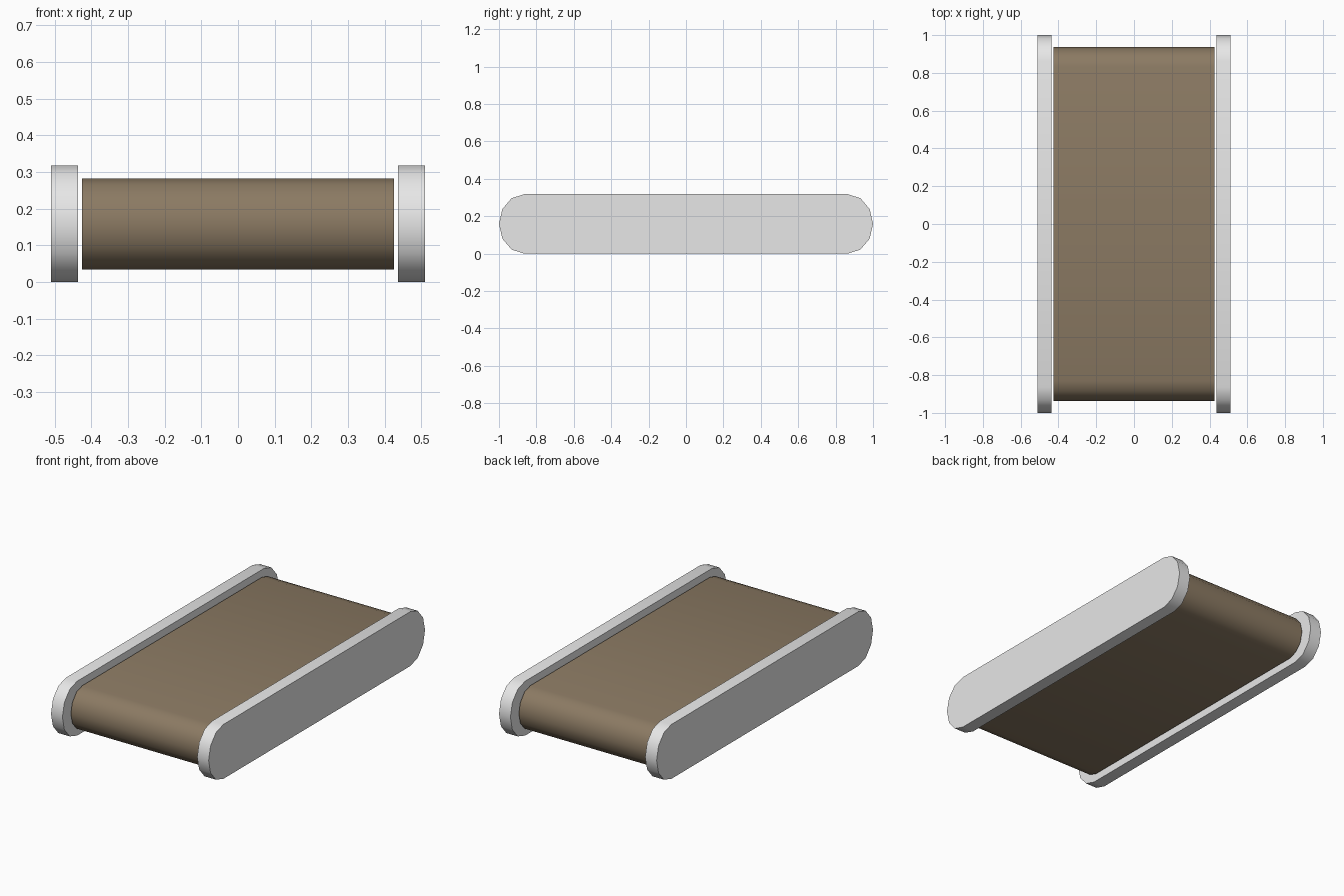
import bpy, bmesh, math

if "Cube" in bpy.data.objects:
    bpy.data.objects.remove(bpy.data.objects["Cube"])


def material(name, rgb):
    m = bpy.data.materials.new(name)
    m.diffuse_color = (*rgb, 1)
    m.use_nodes = True
    m.node_tree.nodes["Principled BSDF"].inputs["Base Color"].default_value = m.diffuse_color
    return m


def rounded_bar(name, x0, x1, half_len, round_len, z0, z1, mat):
    """Long bar along y with half-round ends, extruded from x0 to x1."""
    zc, rz = (z0 + z1) / 2, (z1 - z0) / 2
    straight = half_len - round_len
    profile = []
    for side in (1, -1):
        for i in range(7):
            a = math.radians(-90 + 30 * i)
            profile.append((side * (straight + round_len * math.cos(a)),
                            zc + side * rz * math.sin(a)))
    bm = bmesh.new()
    face = bm.faces.new([bm.verts.new((x0, y, z)) for y, z in profile])
    ext = bmesh.ops.extrude_face_region(bm, geom=[face], use_keep_orig=True)
    verts = [v for v in ext["geom"] if isinstance(v, bmesh.types.BMVert)]
    bmesh.ops.translate(bm, verts=verts, vec=(x1 - x0, 0, 0))
    bmesh.ops.recalc_face_normals(bm, faces=bm.faces)
    mesh = bpy.data.meshes.new(name)
    bm.to_mesh(mesh)
    bm.free()
    mesh.materials.append(mat)
    ob = bpy.data.objects.new(name, mesh)
    bpy.context.collection.objects.link(ob)
    bpy.ops.object.select_all(action='DESELECT')
    ob.select_set(True)
    bpy.context.view_layer.objects.active = ob
    bpy.ops.object.shade_smooth_by_angle(angle=math.radians(45))
    return ob


grey = material("light grey", (0.8, 0.8, 0.8))
brown = material("belt brown", (0.26, 0.195, 0.125))

# Conveyor belt
rounded_bar("belt", -0.425, 0.425, 0.938, 0.107, 0.035, 0.283, brown)

# Side rails
rounded_bar("left_rail", -0.51, -0.436, 1.0, 0.136, 0.0, 0.318, grey)
rounded_bar("right_rail", 0.436, 0.51, 1.0, 0.136, 0.0, 0.318, grey)
